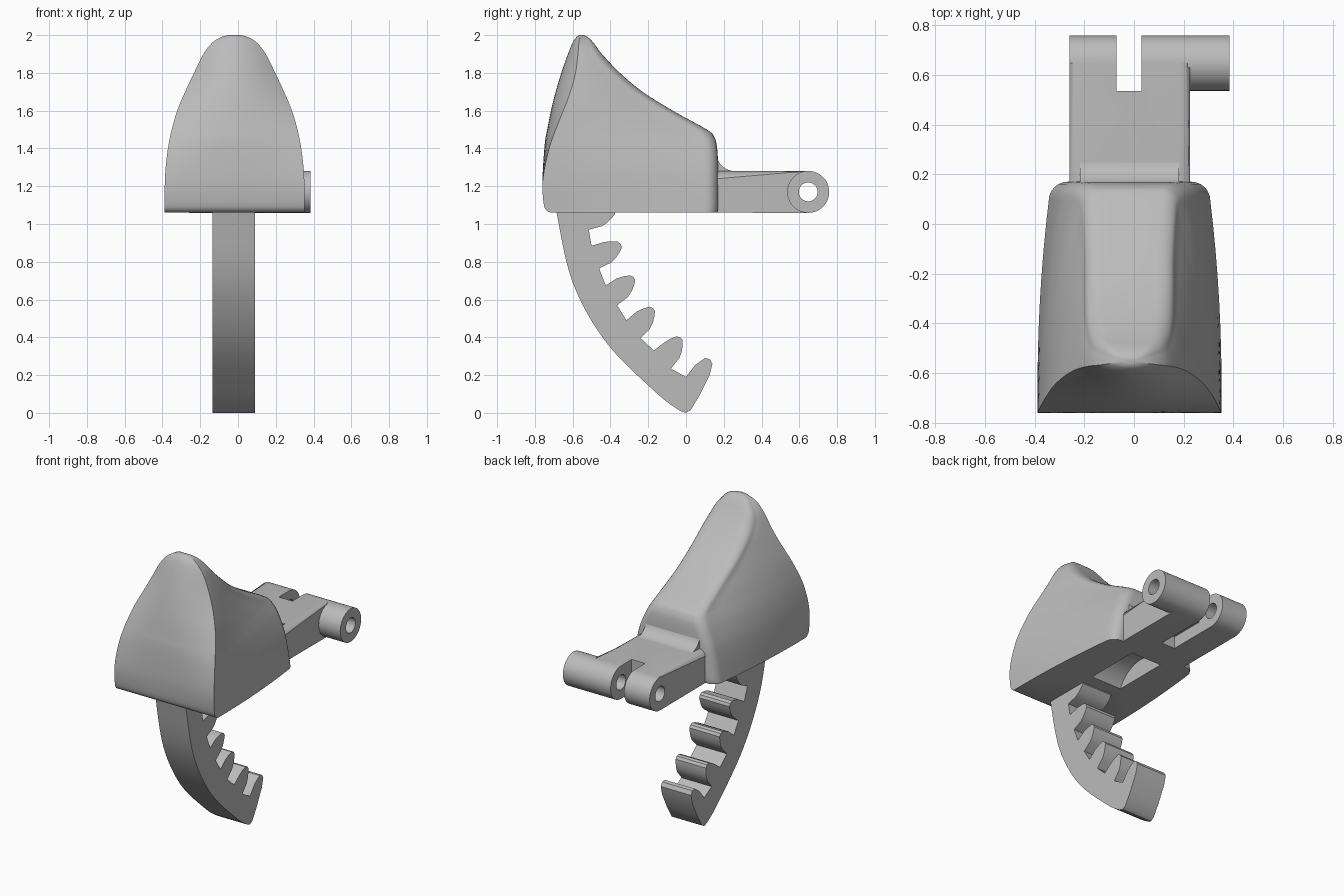
import bpy, bmesh, math
from mathutils import Vector

cube = bpy.data.objects.get("Cube")
if cube:
    bpy.data.objects.remove(cube, do_unlink=True)

grey = bpy.data.materials.new("plain_grey")
grey.use_nodes = True
colour = (0.5, 0.5, 0.5, 1)
grey.diffuse_color = colour
grey.node_tree.nodes["Principled BSDF"].inputs["Base Color"].default_value = colour
MID = -0.018  # centre plane of the shell


def finish(bm, name):
    bmesh.ops.recalc_face_normals(bm, faces=bm.faces)
    mesh = bpy.data.meshes.new(name)
    bm.to_mesh(mesh)
    bm.free()
    mesh.materials.append(grey)
    obj = bpy.data.objects.new(name, mesh)
    bpy.context.collection.objects.link(obj)
    return obj


def extrude_x(profile, x0, x1):
    """Solid made from a (y, z) outline between two x positions."""
    bm = bmesh.new()
    ends = [[bm.verts.new((x, y, z)) for y, z in profile] for x in (x0, x1)]
    for ring in ends:
        bm.faces.new(ring)
    n = len(profile)
    for i in range(n):
        j = (i + 1) % n
        bm.faces.new((ends[0][i], ends[0][j], ends[1][j], ends[1][i]))
    return bm


def arc(cy, cz, radius, start, end, steps):
    angles = [math.radians(start + (end - start) * i / steps) for i in range(steps + 1)]
    return [(cy + radius * math.cos(a), cz + radius * math.sin(a)) for a in angles]


def circle(cy, cz, radius, steps=48):
    return arc(cy, cz, radius, 0, 360, steps)[:-1]


def rect(y0, y1, z0, z1):
    return [(y0, z0), (y1, z0), (y1, z1), (y0, z1)]


def cut(obj, profile, x0, x1):
    cutter = finish(extrude_x(profile, x0, x1), obj.name + "_cutter")
    cutter.hide_render = True
    cutter.hide_set(True)
    mod = obj.modifiers.new("cut", "BOOLEAN")
    mod.operation = "DIFFERENCE"
    mod.solver = "EXACT"
    mod.object = cutter


def bake(obj):
    """Apply the cuts, drop the cutters and smooth the rounded faces."""
    graph = bpy.context.evaluated_depsgraph_get()
    graph.update()
    mesh = bpy.data.meshes.new_from_object(obj.evaluated_get(graph))
    cutters = [m.object for m in obj.modifiers]
    obj.modifiers.clear()
    obj.data = mesh
    for cutter in cutters:
        bpy.data.objects.remove(cutter, do_unlink=True)
    bpy.ops.object.select_all(action="DESELECT")
    obj.select_set(True)
    bpy.context.view_layer.objects.active = obj
    bpy.ops.object.shade_smooth_by_angle(angle=math.radians(32))


def catmull(rows, steps):
    """Smooth in-between rows through the given ones."""
    rows = [Vector(r) for r in rows]
    out = []
    for i in range(len(rows) - 1):
        a, b, c, d = (rows[max(0, min(len(rows) - 1, i + k))] for k in (-1, 0, 1, 2))
        for s in range(steps):
            t = s / steps
            out.append(b + (c - a) * (t / 2) + (a * 2 - b * 5 + c * 4 - d) * (t * t / 2)
                       + (b * 3 - a - c * 3 + d) * (t ** 3 / 2))
    return out + [rows[-1]]


# Shell: height, front y, front corner y, front half width, back half width, back y
sections = [
    (1.06, -.72, -.72, .37, .325, .165), (1.09, -.75, -.75, .37, .32, .17),
    (1.2, -.76, -.76, .37, .3, .17), (1.3, -.757, -.748, .365, .275, .17),
    (1.4, -.75, -.725, .353, .235, .165), (1.46, -.743, -.705, .342, .205, .15),
    (1.5, -.735, -.69, .333, .19, .11), (1.6, -.715, -.65, .304, .18, -.07),
    (1.7, -.69, -.612, .262, .18, -.23), (1.8, -.66, -.585, .215, .175, -.35),
    (1.9, -.625, -.572, .165, .15, -.445), (1.96, -.6, -.567, .118, .105, -.49),
    (1.99, -.58, -.56, .07, .065, -.52), (2.0, -.565, -.553, .03, .03, -.54)]


def half_ring(front, corner, wide, back_wide, back):
    pts = [(wide * i / 6, front + (corner - front) * (i / 6) ** 2) for i in range(7)]
    r = min(.07, (back - corner) * .45, back_wide * .6)
    for i in range(1, 9):
        t = i / 8
        bulge = .06 * min(1, (back - corner)) * t * (1 - t)
        pts.append((wide + (back_wide - wide) * t + bulge, corner + (back - r - corner) * t))
    pts += [(back_wide - r + y, z) for y, z in arc(0, back - r, r, 0, 90, 6)[1:]]
    return pts + [(0, back)]


bm = bmesh.new()
rings = []
for z, *shape in catmull(sections, 4):
    half = half_ring(*shape)
    outline = half + [(-x, y) for x, y in reversed(half[1:-1])]
    rings.append([bm.verts.new((MID + x, y, z)) for x, y in outline])
for low, high in zip(rings, rings[1:]):
    for i in range(len(low)):
        j = (i + 1) % len(low)
        bm.faces.new((low[i], low[j], high[j], high[i]))
bm.faces.new(rings[0])
bm.faces.new(rings[-1])
shell = finish(bm, "shell")
cut(shell, circle(-.1, .97, .21), -.135, .09)  # pocket in the underside
bake(shell)

# Hinge arm with rounded top edges, a slot and a pin hole
PIN_Y, PIN_Z, PIN_R = .647, 1.17, .111
outline = [(.12, 1.06)] + arc(PIN_Y, PIN_Z, PIN_R, -90, 90, 24) + [(.12, 1.281)]
bm = extrude_x(outline, -.26, .225)
top_edges = [e for e in bm.edges
             if all(v.co.z > 1.278 for v in e.verts) and abs(e.verts[0].co.x - e.verts[1].co.x) < .01
             and e.calc_length() > .2]
bmesh.ops.bevel(bm, geom=top_edges, offset=.045, segments=5, profile=.5, affect="EDGES")
arm = finish(bm, "hinge_arm")
cut(arm, rect(.535, .9, 1, 1.4), -.07, .03)
cut(arm, rect(.3, .6, 1, 1.14), -.07, .03)
cut(arm, circle(PIN_Y, PIN_Z, .05), -.5, .5)
bake(arm)

# Long hinge barrel on the left
bm = extrude_x(circle(PIN_Y, PIN_Z, PIN_R), .03, .385)
rim = [e for e in bm.edges if all(v.co.x > .38 for v in e.verts)]
bmesh.ops.bevel(bm, geom=rim, offset=.012, segments=3, profile=.5, affect="EDGES")
barrel = finish(bm, "hinge_barrel")
cut(barrel, circle(PIN_Y, PIN_Z, .05), -.5, .5)
bake(barrel)

# Hollow fillet between shell and arm
sweep = arc(.26, 1.38, .1, 180, 270, 10)
fillet = finish(extrude_x([(.1, 1.26), (.1, 1.4)] + sweep + [(.26, 1.26)],
                          MID - .2, MID + .2), "arm_fillet")
bake(fillet)

# Curved jaw: smooth outer edge, then a row of identical teeth
outer = catmull([(-.69, 1.1), (-.685, 1.06), (-.6, .69), (-.42, .37), (-.15, .1), (-.03, .01)], 6)
profile = [tuple(p) for p in outer]
profile += [(0, 0), (.025, .015), (.07, .09), (.125, .2), (.14, .26), (.125, .285),
            (.1, .29), (.05, .255), (0, .19)]
tooth = [(0, 0), (.009, .07), (.025, .103), (.047, .13), (.065, .148), (.085, .15),
         (.103, .139), (.116, .105), (.124, .07)]
bases = [((-.08, .235), (-.17, .33)), ((-.24, .395), (-.315, .49)),
         ((-.365, .57), (-.425, .675)), ((-.46, .765), (-.5, .885)),
         ((-.515, .97), (-.53, 1.09))]
for a, b in bases:
    a, b = Vector(a), Vector(b)
    t = (b - a).normalized()
    n = Vector((t.y, -t.x))
    profile += [tuple(a + t * u + n * h) for u, h in tooth] + [tuple(b)]
jaw = finish(extrude_x(profile, -.135, .09), "toothed_jaw")
bake(jaw)
